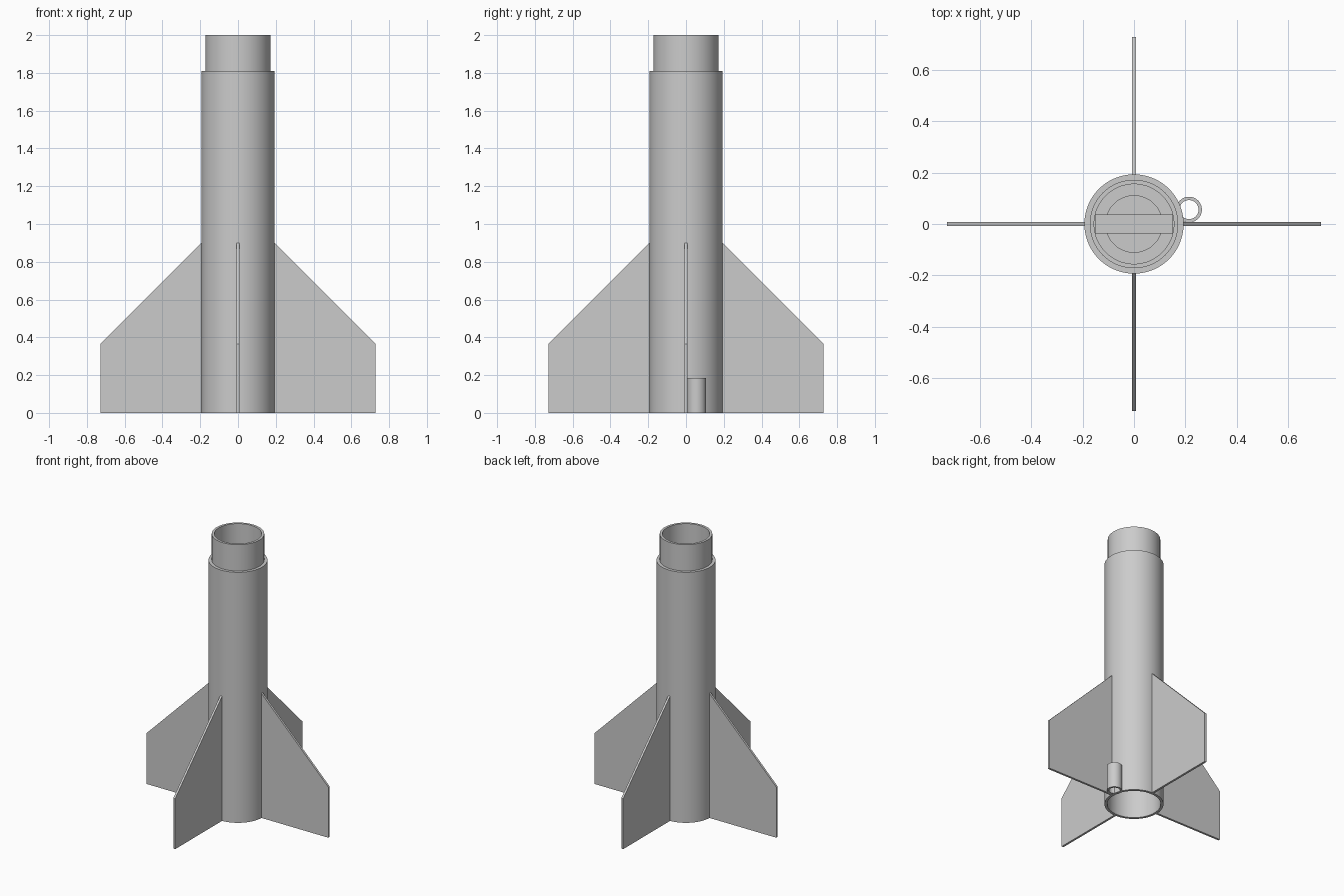
import bpy, bmesh, math
from mathutils import Matrix, Vector

cube = bpy.data.objects.get("Cube")
if cube:
    bpy.data.objects.remove(cube, do_unlink=True)

grey = bpy.data.materials.new("plain grey")
grey.use_nodes = True
colour = (0.6, 0.6, 0.6, 1)
grey.diffuse_color = colour
grey.node_tree.nodes["Principled BSDF"].inputs["Base Color"].default_value = colour


def finish(bm, name, smooth=False):
    bmesh.ops.recalc_face_normals(bm, faces=bm.faces)
    mesh = bpy.data.meshes.new(name)
    bm.to_mesh(mesh)
    bm.free()
    mesh.materials.append(grey)
    obj = bpy.data.objects.new(name, mesh)
    bpy.context.collection.objects.link(obj)
    if smooth:
        bpy.ops.object.select_all(action="DESELECT")
        obj.select_set(True)
        bpy.context.view_layer.objects.active = obj
        bpy.ops.object.shade_smooth_by_angle(angle=math.radians(30))
    return obj


def lathe(name, profile, steps, closed=False):
    """Revolve a (radius, height) profile around z."""
    bm = bmesh.new()
    verts = [bm.verts.new((r, 0, z)) for r, z in profile]
    pairs = list(zip(verts, verts[1:]))
    if closed:
        pairs.append((verts[-1], verts[0]))
    edges = [bm.edges.new(p) for p in pairs]
    bmesh.ops.spin(bm, geom=verts + edges, axis=(0, 0, 1), cent=(0, 0, 0),
                   angle=math.tau, steps=steps, use_merge=False)
    bmesh.ops.remove_doubles(bm, verts=bm.verts, dist=1e-4)
    return finish(bm, name, smooth=True)


# Body tube with stepped collar, blocked inside by a recessed bulkhead
lathe("body_tube", [
    (0, 1.3), (0.175, 1.3), (0.175, 0), (0.193, 0), (0.193, 1.81),
    (0.172, 1.81), (0.172, 2), (0.155, 2), (0.155, 1.42),
    (0.11, 1.42), (0.11, 1.34), (0, 1.34)], 96)

# Bar spanning the bulkhead recess
bm = bmesh.new()
bmesh.ops.create_cube(bm, size=1, matrix=Matrix.Translation((0, 0, 1.41))
                      @ Matrix.Diagonal((0.3, 0.075, 0.06, 1)))
finish(bm, "anchor_bar")

# Short guide tube beside the left fin
lug = lathe("guide_tube", [(0.037, 0), (0.05, 0), (0.05, 0.185), (0.037, 0.185)],
            48, closed=True)
lug.location = (0.214, 0.056, 0)

# Four swept fins
outline = [(0.185, 0), (0.728, 0), (0.728, 0.365), (0.193, 0.9), (0.185, 0.9)]
half = 0.0075
for i, name in enumerate(("left_fin", "back_fin", "right_fin", "front_fin")):
    bm = bmesh.new()
    face = bm.faces.new([bm.verts.new((x, -half, z)) for x, z in outline])
    new = bmesh.ops.extrude_face_region(bm, geom=[face])["geom"]
    bmesh.ops.translate(bm, vec=Vector((0, 2 * half, 0)),
                        verts=[v for v in new if isinstance(v, bmesh.types.BMVert)])
    bmesh.ops.rotate(bm, verts=bm.verts, cent=(0, 0, 0),
                     matrix=Matrix.Rotation(i * math.pi / 2, 3, "Z"))
    finish(bm, name)
